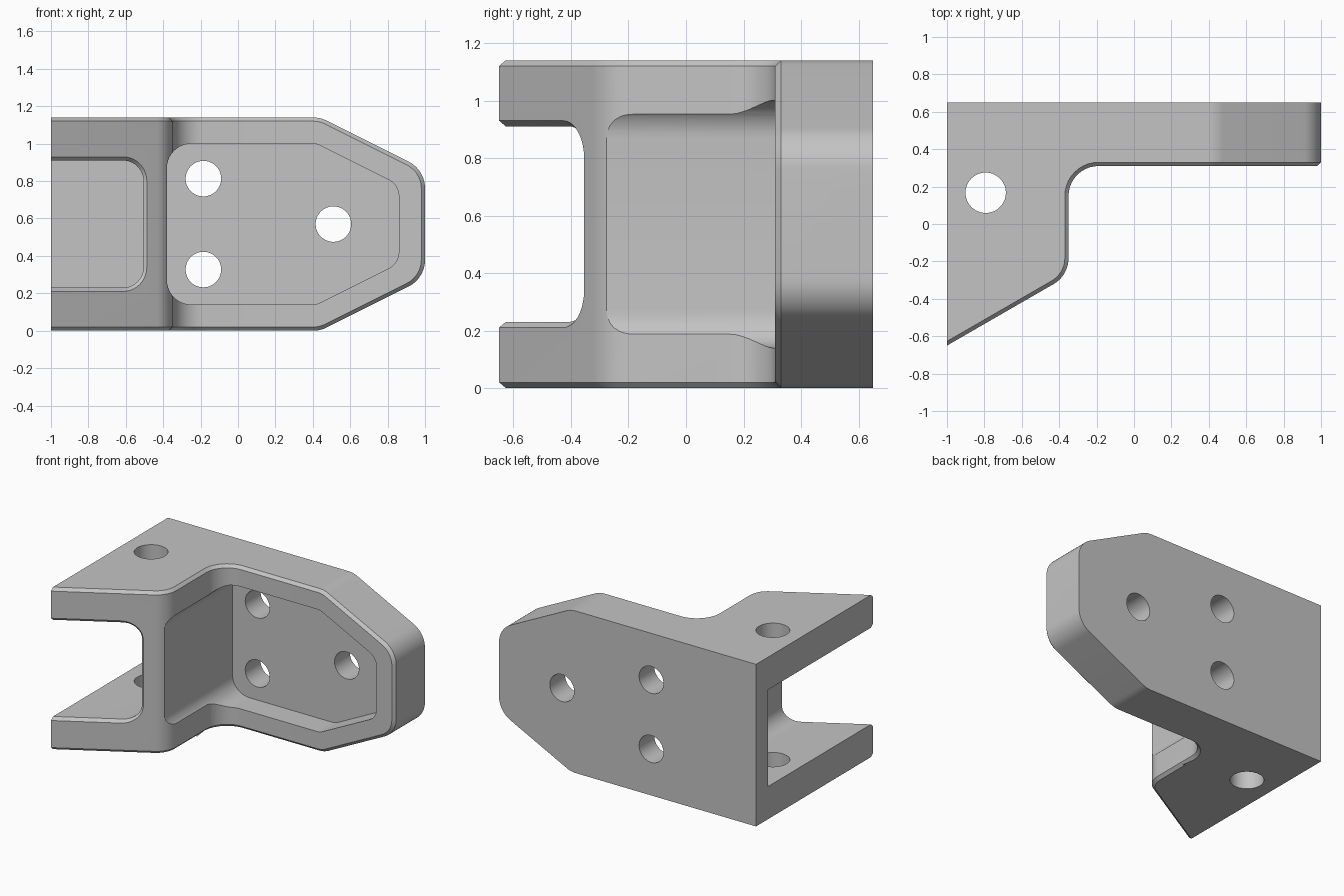
import bpy
import bmesh
from math import radians, tan, cos, sin, tau
from mathutils import Vector

default = bpy.data.objects.get("Cube")
if default:
    bpy.data.objects.remove(default, do_unlink=True)

grey = bpy.data.materials.new("machined grey")
grey.use_nodes = True
colour = (0.55, 0.55, 0.55, 1)
grey.diffuse_color = colour
grey.node_tree.nodes["Principled BSDF"].inputs["Base Color"].default_value = colour

HEIGHT = 1.14
MID = HEIGHT / 2


def rounded(corners, steps=10):
    """Turn (x, y, radius) corners into an outline with arc fillets."""
    outline = []
    for i, (x, y, r) in enumerate(corners):
        p = Vector((x, y))
        if not r:
            outline.append(p)
            continue
        a = (Vector(corners[i - 1][:2]) - p).normalized()
        b = (Vector(corners[(i + 1) % len(corners)][:2]) - p).normalized()
        half = a.angle(b) / 2
        centre = p + (a + b).normalized() * r / sin(half)
        start = p + a * r / tan(half) - centre
        end = p + b * r / tan(half) - centre
        turn = start.angle_signed(end)
        for k in range(steps + 1):
            t = -turn * k / steps
            outline.append(centre + Vector((start.x * cos(t) - start.y * sin(t),
                                            start.x * sin(t) + start.y * cos(t))))
    return outline


def circle(x, y, r, n=48):
    return [Vector((x + r * cos(tau * i / n), y + r * sin(tau * i / n))) for i in range(n)]


def prism(name, outline, axis, low, high):
    """Extrude an outline along z (drawn in x, y) or along y (drawn in x, z)."""
    def place(p, d):
        return (p.x, p.y, d) if axis == "z" else (p.x, d, p.y)
    bm = bmesh.new()
    rings = [[bm.verts.new(place(p, d)) for p in outline] for d in (low, high)]
    for ring in rings:
        bm.faces.new(ring)
    n = len(outline)
    for i in range(n):
        j = (i + 1) % n
        bm.faces.new((rings[0][i], rings[0][j], rings[1][j], rings[1][i]))
    bmesh.ops.recalc_face_normals(bm, faces=bm.faces)
    mesh = bpy.data.meshes.new(name)
    bm.to_mesh(mesh)
    bm.free()
    mesh.materials.append(grey)
    obj = bpy.data.objects.new(name, mesh)
    bpy.context.collection.objects.link(obj)
    return obj


def combine(target, tool, operation):
    mod = target.modifiers.new("cut", "BOOLEAN")
    mod.operation, mod.solver, mod.object = operation, "EXACT", tool
    bpy.context.view_layer.objects.active = target
    bpy.ops.object.modifier_apply(modifier=mod.name)
    bpy.data.objects.remove(tool, do_unlink=True)


def mirrored(lower):
    """Complete a lower outline with its reflection about mid height."""
    return lower + [(x, HEIGHT - z, r) for x, z, r in reversed(lower)]


# Body: plan outline trimmed by the tapered front outline
plan = rounded([(-1, 0.65, 0), (-1, -0.65, 0), (-0.35, -0.275, 0.16),
                (-0.35, 0.31, 0.16), (1, 0.31, 0), (1, 0.65, 0)])
body = prism("mounting_bracket", plan, "z", 0, HEIGHT)
front = mirrored([(-1.2, 0, 0), (0.44, 0, 0.16), (1, 0.28, 0.16)])
combine(body, prism("taper_tool", rounded(front), "y", -1, 1), "INTERSECT")

# Open slot between the two flanges, closed by the back wall
slot = mirrored([(-1.2, 0.23, 0), (-0.505, 0.23, 0.11)])
combine(body, prism("slot_tool", rounded(slot), "y", -1, 0.515), "DIFFERENCE")

# Chamfer along the front rim and the slot mouth
bm = bmesh.new()
bm.from_mesh(body.data)
bmesh.ops.remove_doubles(bm, verts=bm.verts, dist=0.0001)
bm.normal_update()


def is_side(f):
    x = f.calc_center_median().x
    return abs(f.normal.y) < 0.02 and (abs(f.normal.z) > 0.2 or x > 0.9 or -0.95 < x < -0.4)


def is_front(f):
    n = f.normal
    return (not is_side(f) and abs(n.z) < 0.02 and n.y < 0.5 and n.x > -0.5
            and f.calc_center_median().y < 0.45)


rim = [e for e in bm.edges if len(e.link_faces) == 2
       and any(map(is_side, e.link_faces)) and any(map(is_front, e.link_faces))]
bmesh.ops.bevel(bm, geom=rim, offset=0.02, offset_type="OFFSET", segments=1,
                affect="EDGES", clamp_overlap=False)
bm.to_mesh(body.data)
bm.free()

# Pocket in the plate, which also shaves the web
pocket = mirrored([(-0.38, 0.14, 0.13), (0.42, 0.14, 0.1), (0.86, 0.36, 0.1)])
combine(body, prism("pocket_tool", rounded(pocket), "y", -1, 0.48), "DIFFERENCE")

# Three plate holes and one hole through both flanges
for x, z in ((-0.185, MID + 0.243), (-0.185, MID - 0.243), (0.51, MID)):
    combine(body, prism("hole_tool", circle(x, z, 0.095), "y", 0.4, 0.8), "DIFFERENCE")
combine(body, prism("hole_tool", circle(-0.793, 0.167, 0.108), "z", -0.2, 1.4), "DIFFERENCE")

# Smooth fillets with crisp edges
bpy.ops.object.select_all(action="DESELECT")
body.select_set(True)
bpy.context.view_layer.objects.active = body
bpy.ops.object.shade_smooth_by_angle(angle=radians(22))
